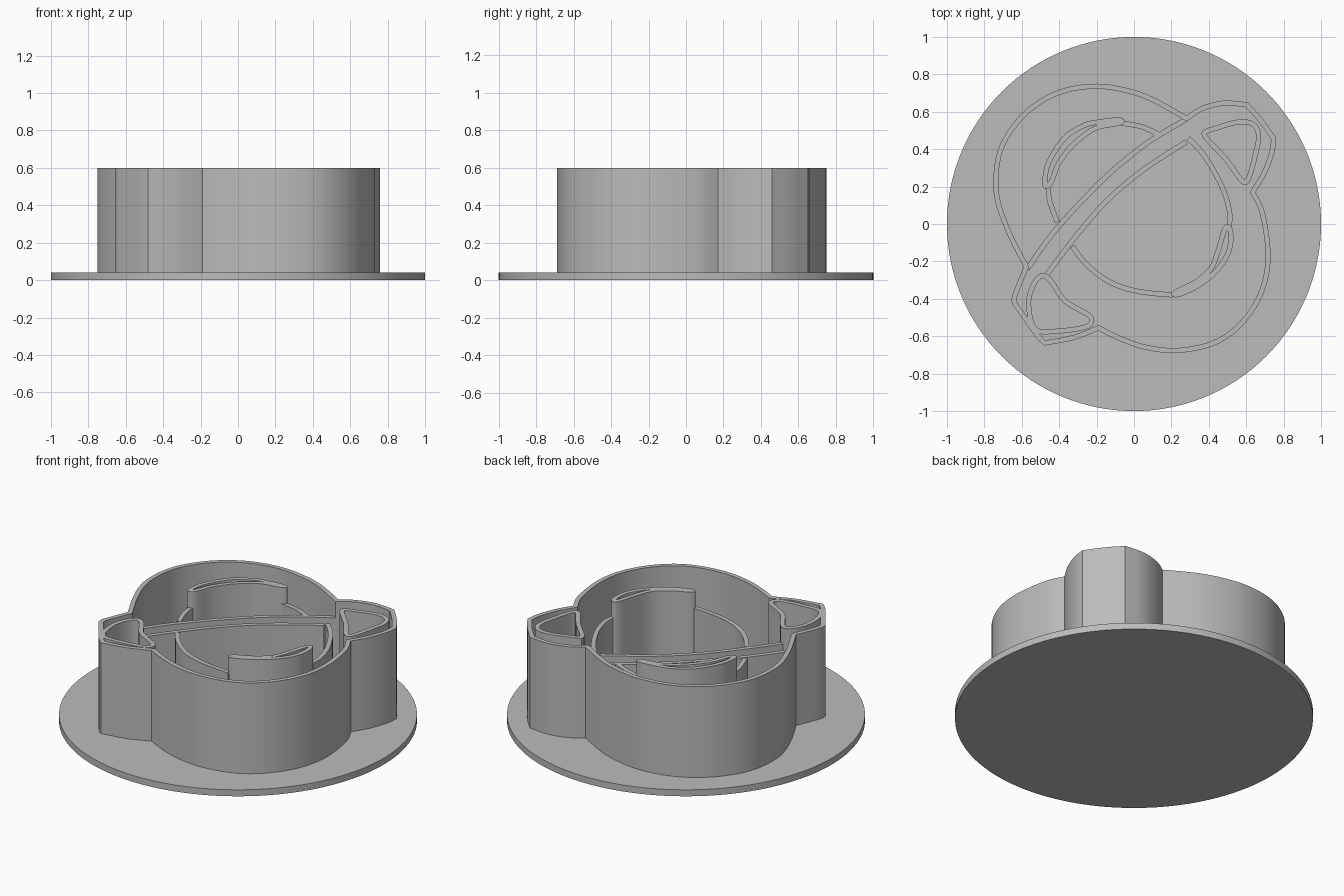
import bpy
import bmesh
from mathutils import Vector
from math import radians

cube = bpy.data.objects.get("Cube")
if cube:
    bpy.data.objects.remove(cube, do_unlink=True)

grey = bpy.data.materials.new("plain grey")
grey.use_nodes = True
colour = (0.5, 0.5, 0.5, 1)
grey.diffuse_color = colour
grey.node_tree.nodes["Principled BSDF"].inputs["Base Color"].default_value = colour

BASE_TOP = 0.04      # upper face of the disc
CUT_TOP = 0.6        # cutting walls
MARK_TOP = 0.5       # marking walls
THICK = 0.027        # wall thickness


def spline(points, closed=False, steps=5):
    """Smooth curve through points given in hundredths of a unit."""
    p = [Vector(q) * 0.01 for q in points]
    n = len(p)
    if closed:
        get = lambda i: p[i % n]
    else:
        get = lambda i: p[max(0, min(n - 1, i))]
    out = []
    for i in range(n if closed else n - 1):
        a, b, c, d = (get(i + k) for k in (-1, 0, 1, 2))
        for s in range(steps):
            t = s / steps
            out.append(b + 0.5 * t * ((c - a) + t * ((2 * a - 5 * b + 4 * c - d)
                                                     + t * (3 * b - a - 3 * c + d))))
    return out if closed else out + [p[-1]]


def offset(path, dist, closed):
    """Shift a path to the right of its travel, with mitred corners."""
    n = len(path)
    out = []
    for i, q in enumerate(path):
        before = q - path[i - 1] if closed or i else path[1] - q
        after = path[(i + 1) % n] - q if closed or i < n - 1 else before
        n1, n2 = (Vector((v.y, -v.x)).normalized() for v in (before, after))
        mid = (n1 + n2).normalized()
        out.append(q + mid * dist / max(mid.dot(n1), 0.5))
    return out


def finish(name, bm):
    bmesh.ops.recalc_face_normals(bm, faces=bm.faces)
    mesh = bpy.data.meshes.new(name)
    bm.to_mesh(mesh)
    bm.free()
    mesh.materials.append(grey)
    obj = bpy.data.objects.new(name, mesh)
    bpy.context.collection.objects.link(obj)
    bpy.ops.object.select_all(action="DESELECT")
    obj.select_set(True)
    bpy.context.view_layer.objects.active = obj
    bpy.ops.object.shade_smooth_by_angle(angle=radians(25))


def wall(name, path, top, closed):
    """Upright strip; closed paths run clockwise along their outer face."""
    sides = (0, THICK) if closed else (-THICK / 2, THICK / 2)
    outer, inner = (offset(path, d, closed) for d in sides)
    low = BASE_TOP - 0.01
    bm = bmesh.new()
    rings = [[bm.verts.new((a.x, a.y, low)), bm.verts.new((a.x, a.y, top)),
              bm.verts.new((b.x, b.y, top)), bm.verts.new((b.x, b.y, low))]
             for a, b in zip(outer, inner)]
    pairs = list(zip(rings, rings[1:]))
    if closed:
        pairs.append((rings[-1], rings[0]))
    else:
        bm.faces.new(rings[0])
        bm.faces.new(rings[-1])
    for r, s in pairs:
        for k in range(4):
            j = (k + 1) % 4
            bm.faces.new((r[k], r[j], s[j], s[k]))
    finish(name, bm)


# Base disc
bm = bmesh.new()
bmesh.ops.create_cone(bm, cap_ends=True, segments=128, radius1=1, radius2=1, depth=BASE_TOP)
bmesh.ops.translate(bm, verts=bm.verts, vec=(0, 0, BASE_TOP / 2))
finish("base_disc", bm)

# Outer wall: curved runs that meet at sharp notches
upper_left = [(-59, -23), (-69, -3), (-75, 17), (-73, 39), (-63, 56), (-50, 67), (-36, 73),
              (-20, 75), (-5, 73), (10, 68), (28, 58)]
right_tip = [(28, 58), (36, 63), (48, 66), (61, 65)]
right_bevel = [(61, 65), (69, 56), (76, 46)]
right_flank = [(76, 46), (75, 38), (71, 27), (65, 17)]
lower_right = [(65, 17), (70, 6), (73, -15), (71, -32), (64, -47), (53, -59), (40, -66),
               (22, -69), (5, -67), (-9, -62), (-19, -57)]
left_tip = [(-19, -57), (-32, -62), (-48, -65)]
left_bevel = [(-48, -65), (-53, -60), (-65, -43)]
left_flank = [(-65, -43), (-65, -38), (-59, -23)]
outline = []
for run in (upper_left, right_tip, right_bevel, right_flank,
            lower_right, left_tip, left_bevel, left_flank):
    outline += spline(run)[:-1]
wall("outer_wall", outline, CUT_TOP, True)

# Closed pockets
pockets = {
    "upper_crescent": [(-49, 21), (-47, 33), (-38, 47), (-27, 54), (-18, 56), (-8, 57), (-5, 55),
                       (-8, 52.5), (-20, 50), (-31, 42), (-39, 32), (-43, 22), (-46, 19)],
    "lower_crescent": [(44, -13), (47, -3), (50, 0), (53, -4), (52, -15), (45, -26), (35, -34),
                       (24, -39), (20, -38), (22, -35), (32, -30), (40, -23)],
    "right_triangle": [(36, 48), (45, 53), (57, 56), (65, 54), (68, 47), (66, 36), (63, 25),
                       (60, 21), (56, 23), (48, 34)],
    "left_triangle": [(-49, -29), (-53, -34), (-55, -43), (-52, -55), (-42, -56), (-27, -54),
                      (-24, -51), (-28, -48), (-38, -42), (-45, -32)],
}
for name, points in pockets.items():
    wall(name, spline(points, True), CUT_TOP, True)

# Lower marking walls: two diagonal bars and the broken inner circle
marks = {
    "upper_bar": [(-57, -24), (-45, -7), (-30, 10), (-12, 28), (8, 44), (28, 56)],
    "lower_bar": [(-48, -29), (-33, -9), (-15, 12), (5, 29), (28, 44)],
    "left_arc": [(-46, 21), (-45, 12), (-41, 1)],
    "top_arc": [(-7, 54), (4, 52), (13, 48)],
    "right_arc": [(29, 46), (38, 36), (47, 20), (51, 7), (51, -1)],
    "bottom_arc": [(-33, -12), (-25, -22), (-13, -31), (2, -36), (21, -38)],
}
for name, points in marks.items():
    wall(name, spline(points), MARK_TOP, False)
